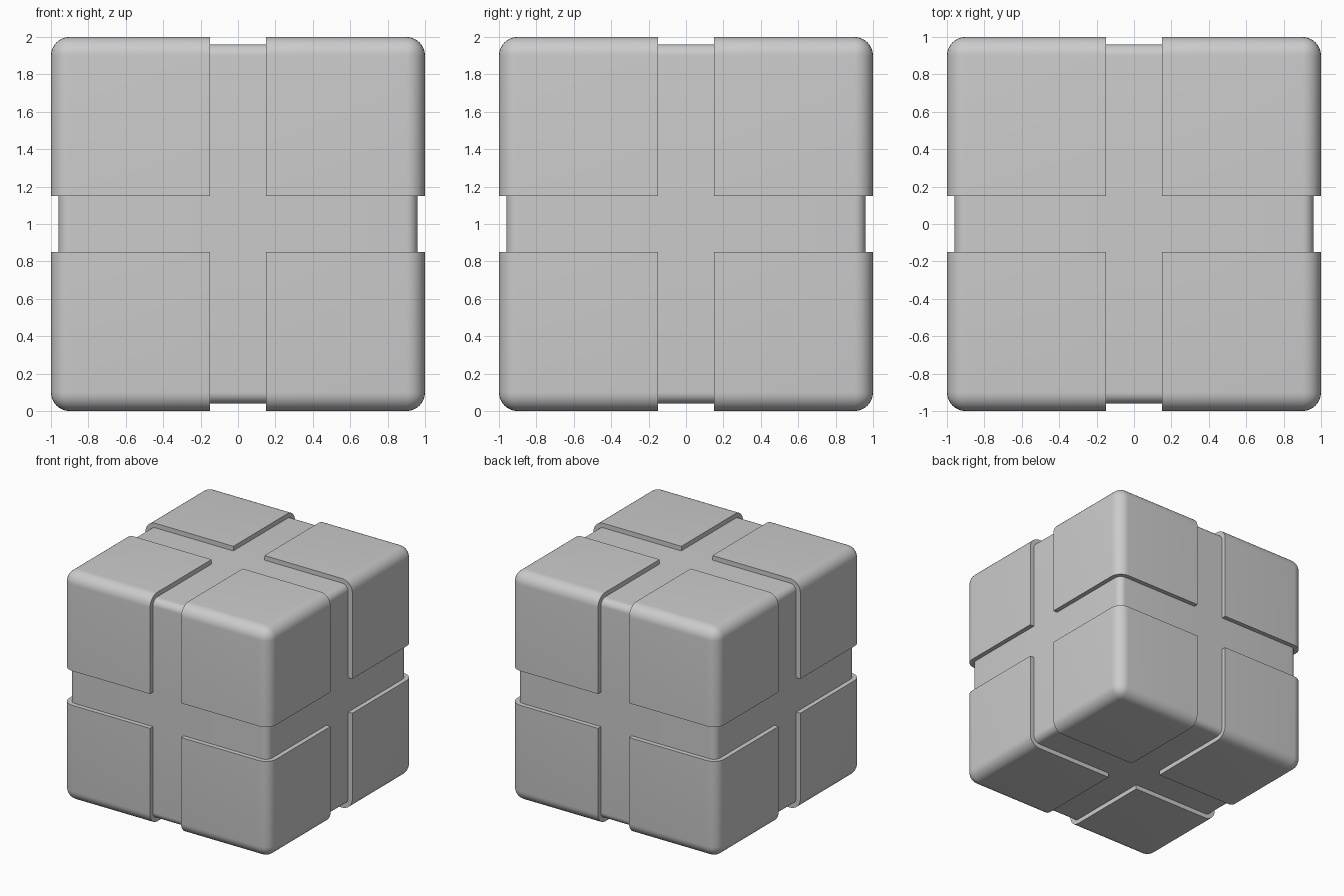
import bpy, bmesh, math
from mathutils import Vector

if "Cube" in bpy.data.objects:
    bpy.data.objects.remove(bpy.data.objects["Cube"])

RADIUS, GROOVE, DEPTH = 0.1, 0.15, 0.04

# Rounded cube
bm = bmesh.new()
bmesh.ops.create_cube(bm, size=2)
bmesh.ops.bevel(bm, geom=bm.edges[:], offset=RADIUS, offset_type='OFFSET',
                segments=8, profile=0.5, affect='EDGES')

# Cut lines on both sides of each groove
for axis in range(3):
    for side in (-1, 1):
        n = Vector((0, 0, 0))
        n[axis] = 1
        bmesh.ops.bisect_plane(bm, geom=bm.verts[:] + bm.edges[:] + bm.faces[:],
                               plane_co=n * side * GROOVE, plane_no=n, dist=1e-5)

# Sink the three crossing bands along the rounded surface normal
band = [f for f in bm.faces if min(abs(c) for c in f.calc_center_median()) < GROOVE - 1e-3]
bmesh.ops.inset_region(bm, faces=band, thickness=0, depth=0)
inner = 1 - RADIUS
for v in {v for f in band for v in f.verts}:
    core = Vector([max(-inner, min(inner, c)) for c in v.co])
    v.co -= (v.co - core).normalized() * DEPTH

bmesh.ops.recalc_face_normals(bm, faces=bm.faces[:])
bmesh.ops.translate(bm, verts=bm.verts[:], vec=(0, 0, 1))

mesh = bpy.data.meshes.new("grooved_cube")
bm.to_mesh(mesh)
bm.free()
cube = bpy.data.objects.new("grooved_cube", mesh)
bpy.context.collection.objects.link(cube)
bpy.context.view_layer.objects.active = cube
cube.select_set(True)
bpy.ops.object.shade_smooth_by_angle(angle=math.radians(30))
